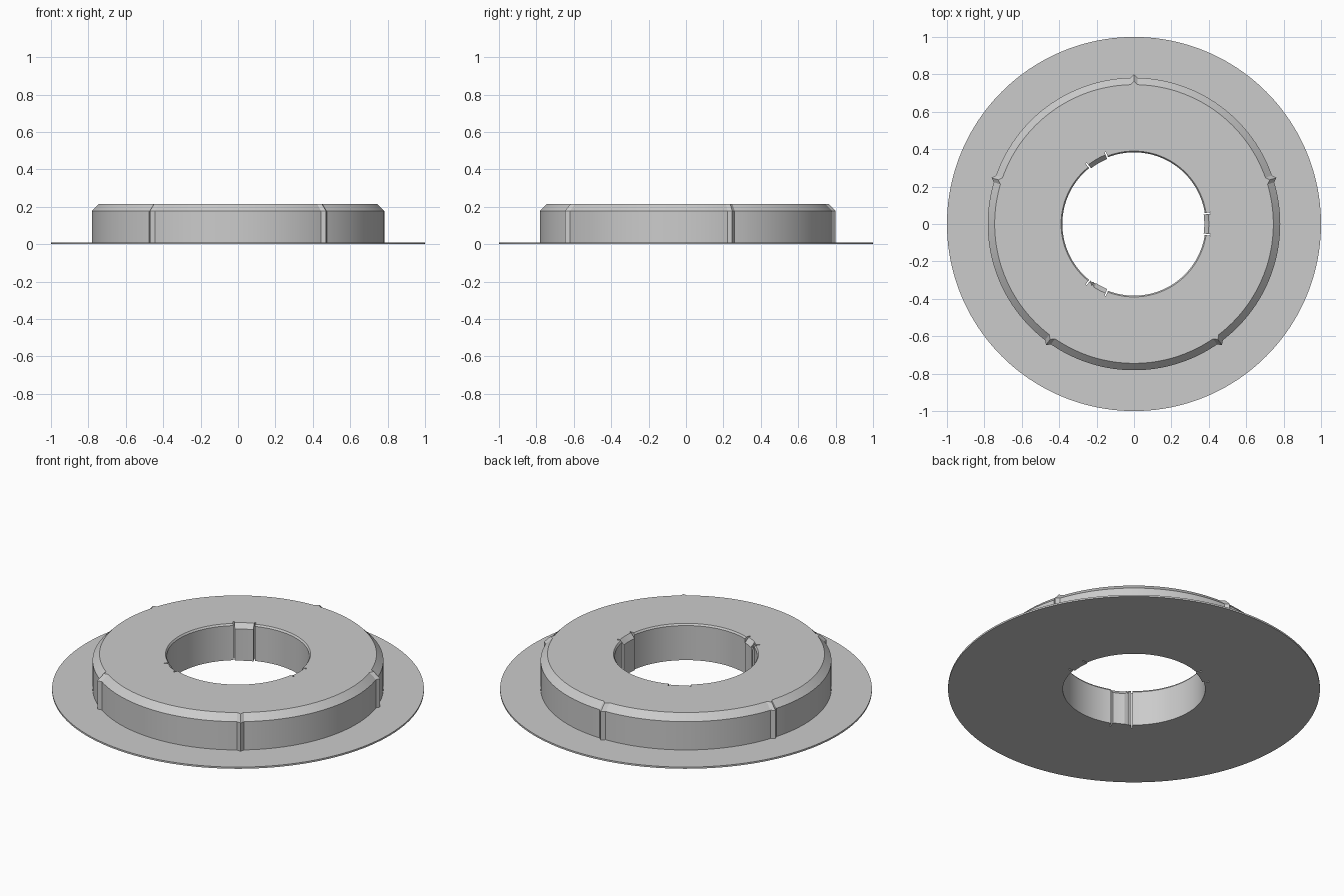
import bpy, bmesh, math

if "Cube" in bpy.data.objects:
    bpy.data.objects.remove(bpy.data.objects["Cube"])

grey = bpy.data.materials.new("plain grey")
grey.diffuse_color = (0.6, 0.6, 0.6, 1)
grey.use_nodes = True
grey.node_tree.nodes["Principled BSDF"].inputs["Base Color"].default_value = grey.diffuse_color

FLANGE_R, FLANGE_T = 1.0, 0.01
BODY_R, TOP_R, SHOULDER, HEIGHT = 0.782, 0.745, 0.178, 0.215
RIBS = [math.radians(90 + 72 * i) for i in range(5)]
CLIPS = [math.radians(120 * i) for i in range(3)]
RIB_HALF, RIB_OUT = 0.025, 0.018


def wrap(a):
    return (a + math.pi) % (2 * math.pi) - math.pi


def rib(a):
    # pointed ridge on the outer wall
    d = min(abs(wrap(a - r)) for r in RIBS)
    return RIB_OUT * max(0.0, 1 - d / RIB_HALF)


# Bore sections as (wall radius, top radius, chamfer start height)
PLAIN = (0.383, 0.390, 0.205)
SLOT = (0.414, 0.414, 0.205)
PAD = (0.376, 0.400, 0.188)

# Angular stations around the ring, doubled where the bore steps
stations = []
for i in range(180):
    a = math.radians(2 * i + 1)
    if all(abs(wrap(a - c)) > 0.17 for c in CLIPS) and \
       all(abs(wrap(a - r)) > RIB_HALF + 0.006 for r in RIBS):
        stations.append((a, PLAIN))
for r in RIBS:
    stations += [(r + d, PLAIN) for d in (-RIB_HALF, 0, RIB_HALF)]
for c in CLIPS:
    for d, section in ((-0.165, PLAIN), (-0.1535, PLAIN), (-0.1530, SLOT), (-0.1335, SLOT),
                       (-0.1330, PAD), (-0.08, PAD), (-0.04, PAD), (0, PAD), (0.04, PAD),
                       (0.08, PAD), (0.1330, PAD), (0.1335, SLOT), (0.1530, SLOT),
                       (0.1535, PLAIN), (0.165, PLAIN)):
        stations.append((c + d, section))
stations.sort(key=lambda s: s[0] % (2 * math.pi))

# Flanged ring: a closed section swept through every station
bm = bmesh.new()
rings = []
for a, (wall, lip, cut) in stations:
    b = rib(a)
    section = [(wall, 0), (FLANGE_R, 0), (FLANGE_R, FLANGE_T), (BODY_R + b, FLANGE_T),
               (BODY_R + b, SHOULDER), (TOP_R + b, HEIGHT), (lip, HEIGHT), (wall, cut)]
    rings.append([bm.verts.new((r * math.cos(a), r * math.sin(a), z)) for r, z in section])
for p, q in zip(rings, rings[1:] + rings[:1]):
    for k in range(8):
        n = (k + 1) % 8
        bm.faces.new((p[k], q[k], q[n], p[n]))
bmesh.ops.remove_doubles(bm, verts=bm.verts, dist=1e-6)
bmesh.ops.dissolve_degenerate(bm, edges=bm.edges, dist=1e-6)
bmesh.ops.recalc_face_normals(bm, faces=bm.faces)

mesh = bpy.data.meshes.new("flanged_ring")
bm.to_mesh(mesh)
bm.free()
mesh.materials.append(grey)
ring = bpy.data.objects.new("flanged_ring", mesh)
bpy.context.collection.objects.link(ring)
bpy.context.view_layer.objects.active = ring
ring.select_set(True)
bpy.ops.object.shade_smooth_by_angle(angle=math.radians(20))
